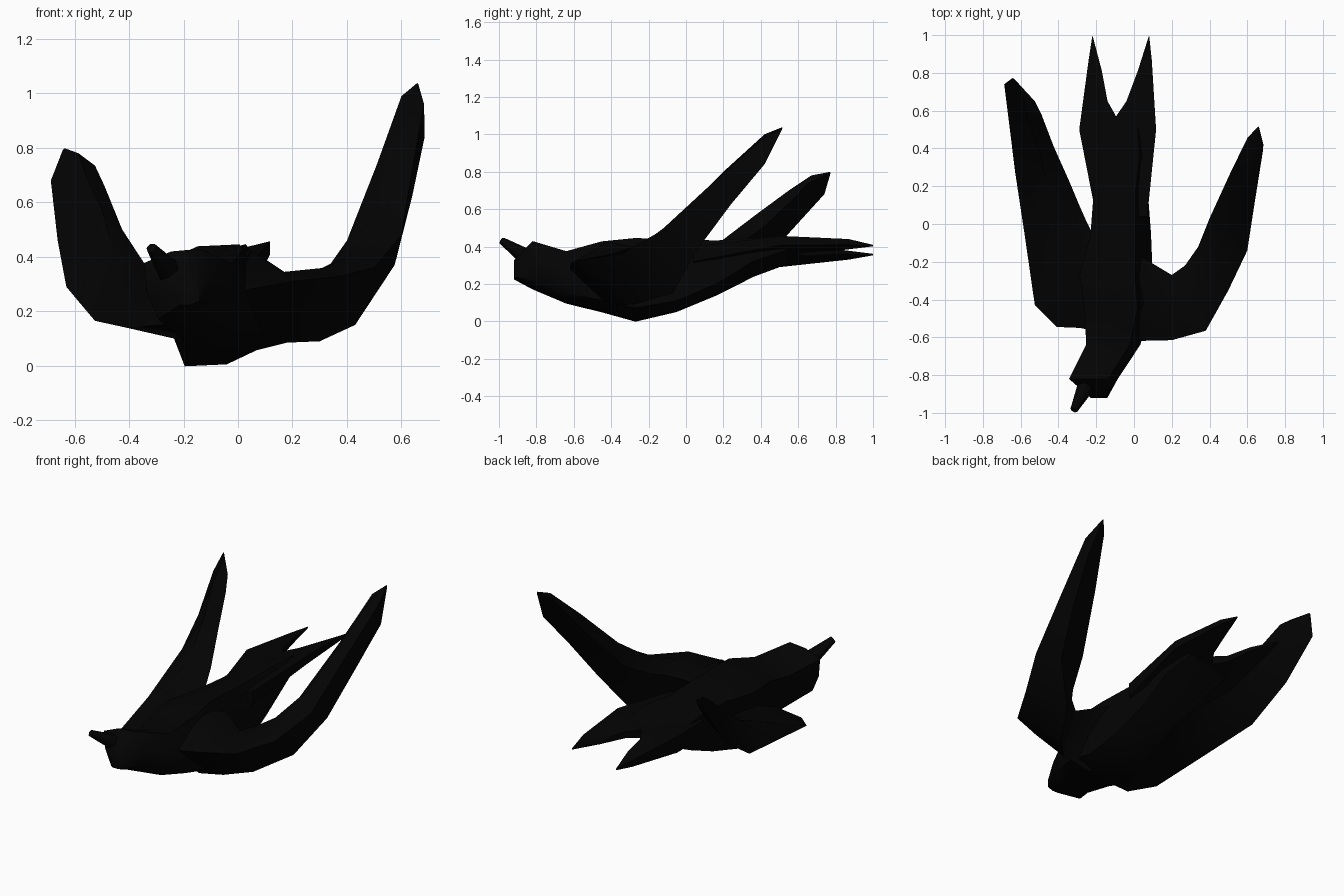
import bpy, bmesh, math
from mathutils import Vector

cube = bpy.data.objects.get("Cube")
if cube:
    bpy.data.objects.remove(cube)

black = bpy.data.materials.new("soot_black")
black.use_nodes = True
colour = (0.001, 0.001, 0.001, 1)
black.diffuse_color = colour
black.node_tree.nodes["Principled BSDF"].inputs["Base Color"].default_value = colour


def finish(name, bm):
    bmesh.ops.recalc_face_normals(bm, faces=bm.faces)
    mesh = bpy.data.meshes.new(name)
    bm.to_mesh(mesh)
    bm.free()
    mesh.materials.append(black)
    obj = bpy.data.objects.new(name, mesh)
    bpy.context.collection.objects.link(obj)
    bpy.ops.object.select_all(action='DESELECT')
    obj.select_set(True)
    bpy.context.view_layer.objects.active = obj
    bpy.ops.object.shade_smooth_by_angle(angle=math.radians(60))


def loft(name, rings):
    """Skin a list of equal-length point rings and cap both ends."""
    bm = bmesh.new()
    loops = [[bm.verts.new(p) for p in ring] for ring in rings]
    n = len(loops[0])
    for a, b in zip(loops, loops[1:]):
        for i in range(n):
            j = (i + 1) % n
            bm.faces.new((a[i], a[j], b[j], b[i]))
    bm.faces.new(loops[0])
    bm.faces.new(loops[-1])
    finish(name, bm)


def body_ring(cx, y, cz, w, h, roll):
    """Rounded box section, rolled so the left side rides higher."""
    c, s = math.cos(math.radians(roll)), math.sin(math.radians(roll))
    ring = []
    for i in range(8):
        a = i * math.pi / 4
        k = 1.16 if i % 2 else 0.95
        u, v = w * k * math.cos(a), h * k * math.sin(a)
        ring.append((cx + u * c - v * s, y, cz + u * s + v * c))
    return ring


# Head and body: centre x, y, centre z, half width, half height, roll
loft("body", [body_ring(*r) for r in (
    (-0.185, -0.92, 0.275, 0.045, 0.055, 10),
    (-0.215, -0.82, 0.3, 0.13, 0.13, 14),
    (-0.11, -0.64, 0.235, 0.145, 0.14, 14),
    (-0.085, -0.45, 0.238, 0.175, 0.197, 13),
    (-0.095, -0.27, 0.222, 0.185, 0.235, 14),
    (-0.07, -0.05, 0.243, 0.15, 0.205, 14),
    (-0.07, 0.17, 0.287, 0.14, 0.145, 16),
    (-0.08, 0.36, 0.342, 0.165, 0.08, 18),
    (-0.09, 0.55, 0.37, 0.15, 0.03, 18),
)])

# Beak: short tapering spike, raised and turned to the right
base = Vector((-0.245, -0.84, 0.335))
axis = Vector((-0.318, -0.985, 0.432)) - base
side = axis.cross(Vector((0, 0, 1))).normalized()
up = side.cross(axis).normalized()
loft("beak", [[base + axis * t + r * (math.cos(a) * side + math.sin(a) * up)
               for a in [i * math.pi / 3 for i in range(6)]]
              for t, r in ((0, 0.05), (0.5, 0.035), (1, 0.02))])


def wing(name, stations, tip):
    """Skin wing sections and draw the last one in to a blunt tip."""
    rings = [[Vector(p) for p in s] for s in stations]
    rings.append([Vector(tip).lerp(p, 0.06) for p in rings[-1]])
    loft(name, rings)


# Left wing sections: inner edge, back ridge, leading edge, lower edge
wing("left_wing", (
    ((0.0, -0.15, 0.37), (0.05, -0.42, 0.425), (-0.02, -0.62, 0.27), (0.0, -0.38, 0.04)),
    ((0.2, -0.27, 0.315), (0.17, -0.42, 0.345), (0.2, -0.615, 0.31), (0.18, -0.4, 0.085)),
    ((0.27, -0.22, 0.34), (0.32, -0.4, 0.36), (0.38, -0.565, 0.33), (0.3, -0.28, 0.09)),
    ((0.34, -0.12, 0.375), (0.42, -0.24, 0.41), (0.5, -0.35, 0.36), (0.43, -0.07, 0.15)),
    ((0.4, 0.03, 0.46), (0.5, -0.05, 0.55), (0.6, -0.14, 0.48), (0.575, 0.05, 0.37)),
    ((0.51, 0.27, 0.74), (0.58, 0.2, 0.8), (0.64, 0.12, 0.72), (0.64, 0.24, 0.625)),
    ((0.6, 0.455, 0.99), (0.635, 0.42, 1.0), (0.683, 0.39, 0.96), (0.685, 0.42, 0.84)),
), (0.66, 0.52, 1.04))

# Right wing sections: leading edge, back ridge, trailing edge, plus an underside point
right_stations = []
for i, (lead, ridge, trail) in enumerate((
    ((-0.12, -0.58, 0.16), (-0.12, -0.3, 0.36), (-0.1, -0.02, 0.28)),
    ((-0.29, -0.55, 0.15), (-0.27, -0.3, 0.27), (-0.21, -0.07, 0.26)),
    ((-0.41, -0.545, 0.14), (-0.34, -0.25, 0.27), (-0.25, 0.01, 0.29)),
    ((-0.525, -0.43, 0.165), (-0.42, -0.1, 0.3), (-0.29, 0.1, 0.32)),
    ((-0.58, -0.05, 0.23), (-0.45, 0.15, 0.4), (-0.34, 0.22, 0.37)),
    ((-0.63, 0.28, 0.29), (-0.5, 0.38, 0.575), (-0.425, 0.41, 0.5)),
    ((-0.662, 0.54, 0.46), (-0.56, 0.55, 0.7), (-0.49, 0.58, 0.66)),
    ((-0.687, 0.74, 0.68), (-0.585, 0.67, 0.78), (-0.525, 0.65, 0.735)),
)):
    under = Vector(lead).lerp(Vector(trail), 0.45)
    under.z -= max(0.01, 0.14 - 0.045 * i)
    right_stations.append((lead, ridge, trail, under))
wing("right_wing", right_stations, (-0.64, 0.775, 0.8))

# Forked tail: thick plate, each outline point has its own height and half thickness
bm = bmesh.new()


def pair(x, y, z, t):
    return bm.verts.new((x, y, z + t)), bm.verts.new((x, y, z - t))


root = pair(-0.07, 0.04, 0.32, 0.05)
notch = pair(-0.095, 0.57, 0.38, 0.025)
halves = []
for half in (
    ((-0.2, 0.04, 0.27, 0.05), (-0.29, 0.5, 0.34, 0.05), (-0.24, 0.87, 0.35, 0.02),
     (-0.22, 1.0, 0.357, 0.004), (-0.17, 0.81, 0.373, 0.012), (-0.14, 0.65, 0.37, 0.02)),
    ((0.07, 0.04, 0.36, 0.04), (0.117, 0.5, 0.432, 0.025), (0.094, 0.87, 0.425, 0.015),
     (0.08, 1.0, 0.405, 0.004), (0.02, 0.81, 0.39, 0.012), (-0.04, 0.65, 0.39, 0.02)),
):
    points = [pair(*p) for p in half]
    halves.append(points)
    start, corner, outer, point, inner, crotch = points
    for layer in (0, 1):
        for face in ((root, start, corner, notch), (notch, corner, crotch),
                     (crotch, corner, outer, inner), (inner, outer, point)):
            bm.faces.new([p[layer] for p in face])
rim = halves[0] + [notch] + halves[1][::-1] + [root]
for a, b in zip(rim, rim[1:] + rim[:1]):
    bm.faces.new((a[0], b[0], b[1], a[1]))
finish("forked_tail", bm)
